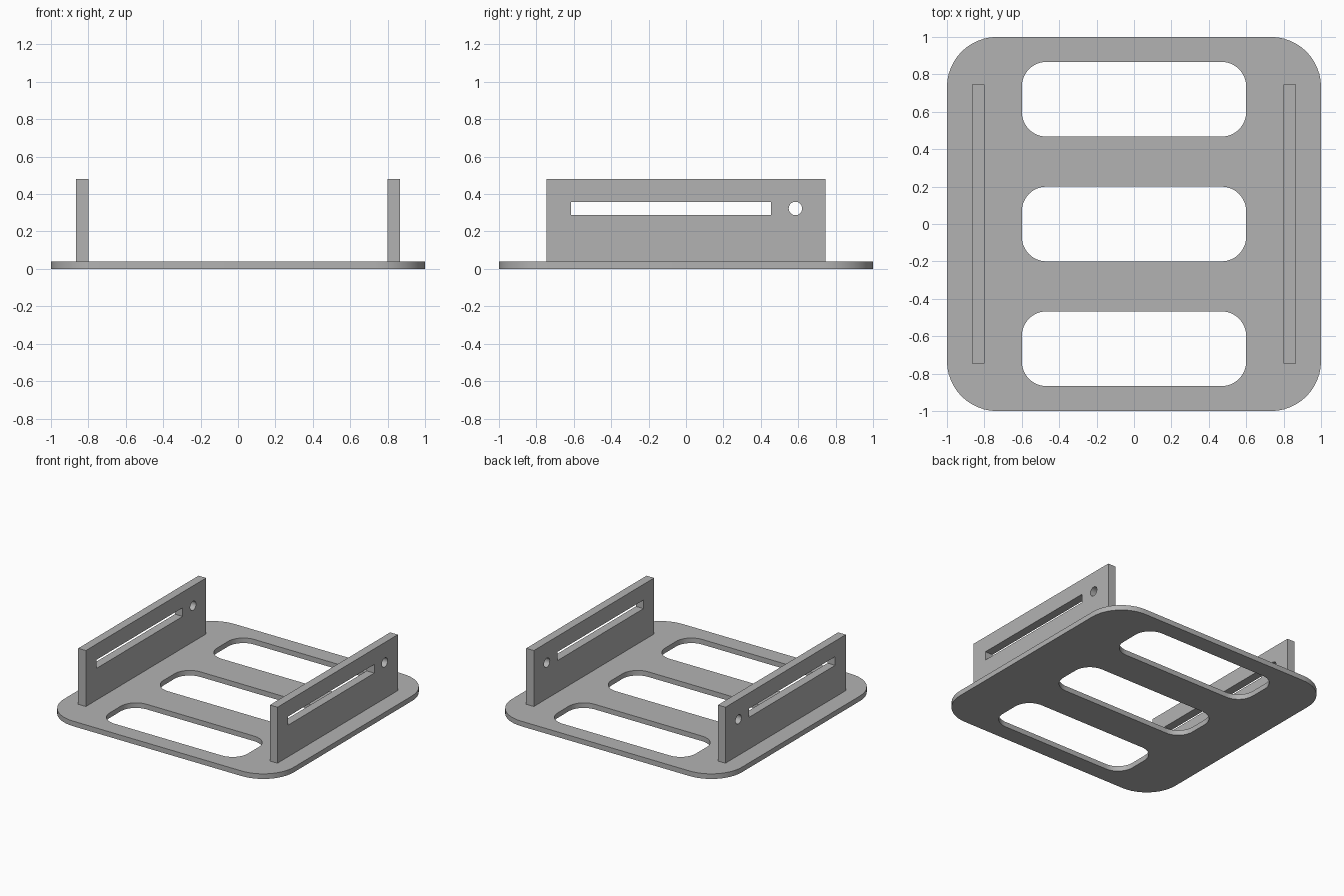
import bpy, bmesh, math
from mathutils import Matrix

cube = bpy.data.objects.get("Cube")
if cube:
    bpy.data.objects.remove(cube, do_unlink=True)

GREY = (0.45, 0.45, 0.45, 1)
grey = bpy.data.materials.new("light grey")
grey.use_nodes = True
grey.diffuse_color = GREY
grey.node_tree.nodes["Principled BSDF"].inputs["Base Color"].default_value = GREY


def rounded_rect(cx, cy, hx, hy, r=0, steps=12):
    """Outline of a rectangle with half sizes hx, hy and corner radius r."""
    if r == 0:
        return [(cx + sx * hx, cy + sy * hy) for sx, sy in ((1, 1), (-1, 1), (-1, -1), (1, -1))]
    points = []
    for corner, (sx, sy) in enumerate(((1, 1), (-1, 1), (-1, -1), (1, -1))):
        for i in range(steps + 1):
            a = (corner + i / steps) * math.pi / 2
            points.append((cx + sx * (hx - r) + r * math.cos(a),
                           cy + sy * (hy - r) + r * math.sin(a)))
    return points


def slab(name, outlines, thickness, matrix):
    """Flat panel: first outline is the edge, the others are holes."""
    curve = bpy.data.curves.new(name + " profile", "CURVE")
    curve.dimensions = "2D"
    curve.fill_mode = "BOTH"
    curve.extrude = thickness / 2
    for outline in outlines:
        spline = curve.splines.new("POLY")
        spline.points.add(len(outline) - 1)
        for point, (x, y) in zip(spline.points, outline):
            point.co = (x, y, 0, 1)
        spline.use_cyclic_u = True
    temp = bpy.data.objects.new(name + " profile", curve)
    bpy.context.collection.objects.link(temp)
    depsgraph = bpy.context.evaluated_depsgraph_get()
    mesh = bpy.data.meshes.new_from_object(temp.evaluated_get(depsgraph))
    bpy.data.objects.remove(temp, do_unlink=True)

    # Weld the caps to the rim
    bm = bmesh.new()
    bm.from_mesh(mesh)
    bmesh.ops.remove_doubles(bm, verts=bm.verts, dist=0.0001)
    bmesh.ops.recalc_face_normals(bm, faces=bm.faces)
    bm.to_mesh(mesh)
    bm.free()
    mesh.transform(matrix)
    mesh.materials.clear()
    mesh.materials.append(grey)

    obj = bpy.data.objects.new(name, mesh)
    bpy.context.collection.objects.link(obj)
    bpy.ops.object.select_all(action="DESELECT")
    obj.select_set(True)
    bpy.context.view_layer.objects.active = obj
    bpy.ops.object.shade_smooth_by_angle(angle=math.radians(30))
    return obj


# Base plate with three rounded openings
base_height = 0.04
openings = [rounded_rect(0, y, 0.6, 0.2, 0.133) for y in (-0.667, 0, 0.667)]
slab("base_plate", [rounded_rect(0, 0, 1, 1, 0.267)] + openings, base_height,
     Matrix.Translation((0, 0, base_height / 2)))

# Side walls, each with a long slot and a round hole
wall_top = 0.48
wall = [rounded_rect(0, (base_height + wall_top) / 2, 0.747, (wall_top - base_height) / 2),
        rounded_rect(-0.08, 0.323, 0.535, 0.034),
        rounded_rect(0.585, 0.323, 0.036, 0.036, 0.036, 8)]
upright = Matrix(((0, 0, 1, 0), (1, 0, 0, 0), (0, 1, 0, 0), (0, 0, 0, 1)))
for name, side in (("left_wall", 1), ("right_wall", -1)):
    slab(name, wall, 0.066, Matrix.Translation((side * 0.833, 0, 0)) @ upright)
